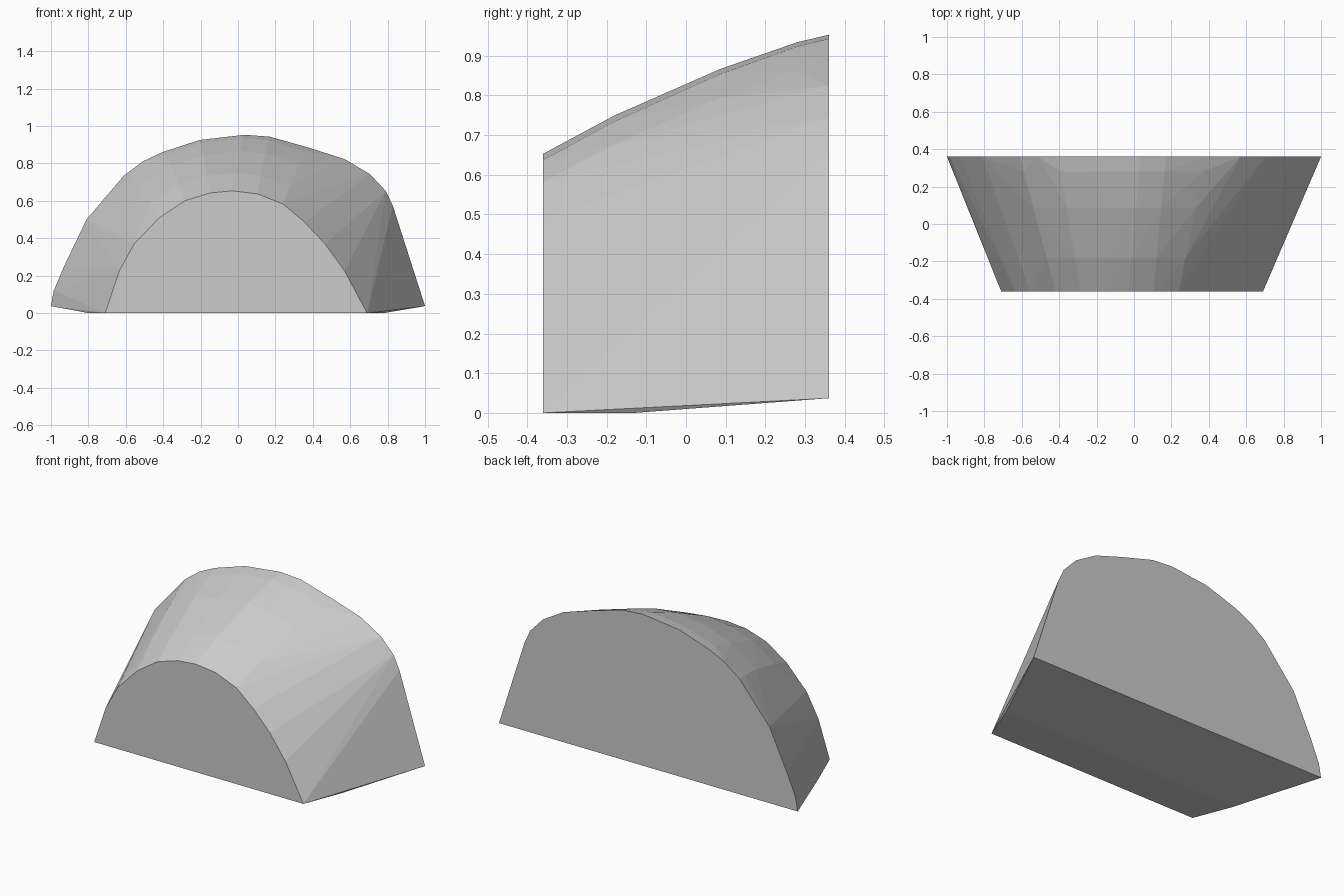
import bpy, bmesh, math

if "Cube" in bpy.data.objects:
    bpy.data.objects.remove(bpy.data.objects["Cube"])

# Arch outlines (x, z) of the front and back faces
front = [(-.71, 0), (-.635, .225), (-.555, .37), (-.42, .51), (-.285, .60),
         (-.15, .642), (-.03, .653), (.105, .637), (.24, .583), (.355, .487),
         (.465, .37), (.57, .225), (.69, 0)]
back = [(-1, .037), (-.985, .12), (-.93, .25), (-.81, .5), (-.61, .735), (-.51, .81),
        (-.405, .86), (-.205, .925), (.035, .953), (.17, .943), (.385, .882),
        (.57, .823), (.705, .743), (.79, .653), (.828, .573), (1, .037)]
Y = .36

points = [(x, -Y, z) for x, z in front] + [(x, Y, z) for x, z in back]
# Kink in the underside, flat in front of it and rising behind
points += [(-.80, -.13, 0), (.78, -.13, 0)]
# Gently bulging crest between the two arches
for i, j in zip(range(3, 9), (4, 6, 7, 8, 9, 10)):
    (fx, fz), (bx, bz) = front[i], back[j]
    for t in (.25, .62, .89):
        bulge = 1 + .033 * min(1, 4 * t * (1 - t) * 1.2)
        points.append((fx + (bx - fx) * t, -Y + 2 * Y * t, (fz + (bz - fz) * t) * bulge))

# Wrap all points in one convex, faceted skin
bm = bmesh.new()
for p in points:
    bm.verts.new(p)
hull = bmesh.ops.convex_hull(bm, input=bm.verts)
loose = [v for v in bm.verts if not v.link_faces]
bmesh.ops.delete(bm, geom=loose, context='VERTS')
bmesh.ops.dissolve_limit(bm, angle_limit=math.radians(.5), verts=bm.verts, edges=bm.edges)
bmesh.ops.recalc_face_normals(bm, faces=bm.faces)
mesh = bpy.data.meshes.new("arched_block")
bm.to_mesh(mesh)
bm.free()
block = bpy.data.objects.new("arched_block", mesh)
bpy.context.collection.objects.link(block)
